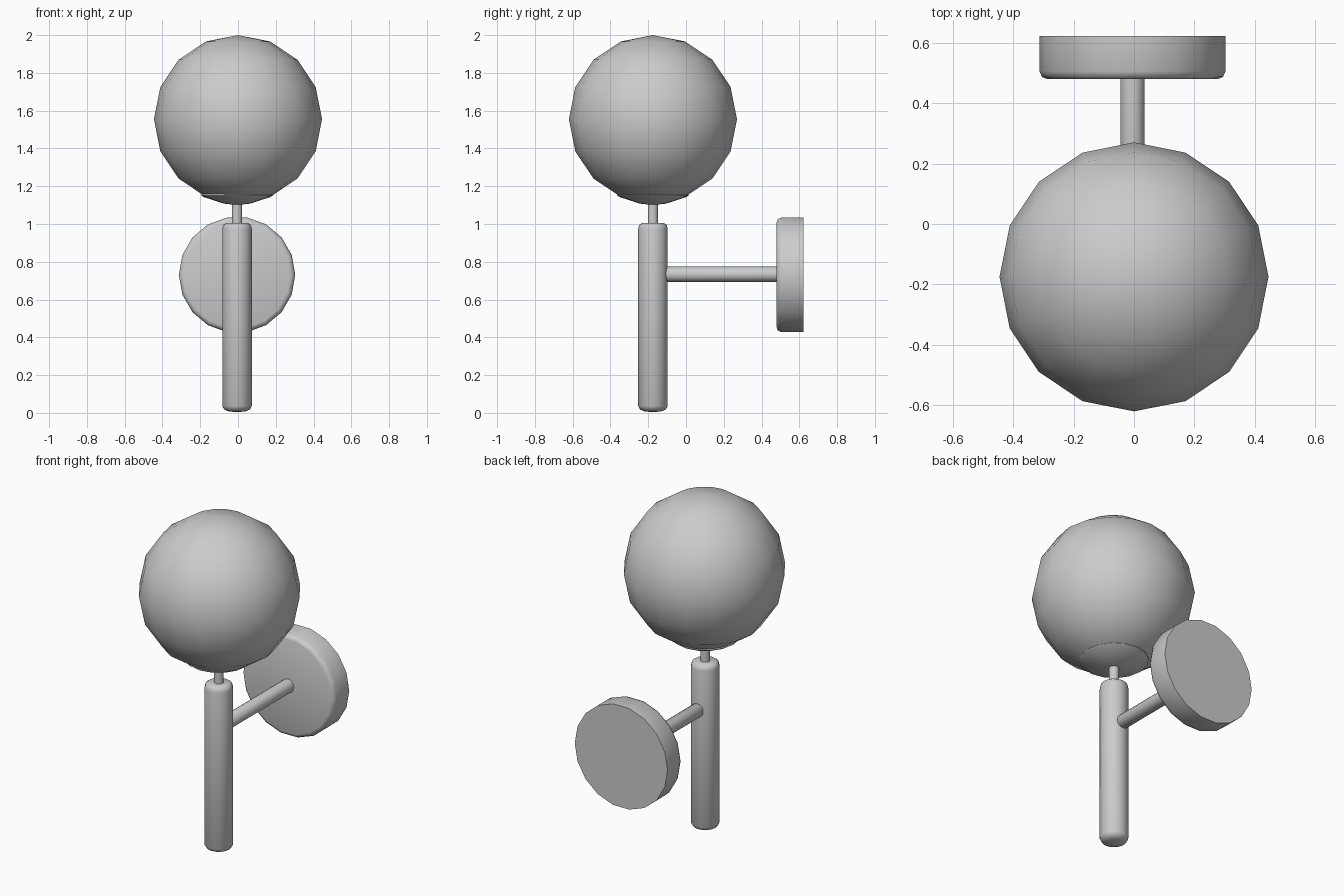
import bpy, math
from mathutils import Matrix

if "Cube" in bpy.data.objects:
    bpy.data.objects.remove(bpy.data.objects["Cube"])

grey = bpy.data.materials.new("light_grey")
grey.diffuse_color = (0.6, 0.6, 0.6, 1)
grey.use_nodes = True
grey.node_tree.nodes["Principled BSDF"].inputs["Base Color"].default_value = grey.diffuse_color


def lathe(name, profile, sides, loc, rot_x=0.0, angle=35, turn=0.0):
    """Revolve (radius, height) points around z; zero radius makes a pole."""
    verts, rings, faces = [], [], []
    for r, h in profile:
        n = 1 if r == 0 else sides
        rings.append(list(range(len(verts), len(verts) + n)))
        for i in range(n):
            a = 2 * math.pi * i / sides + turn
            verts.append((r * math.cos(a), r * math.sin(a), h))
    for a, b in zip(rings, rings[1:]):
        for i in range(sides):
            j = (i + 1) % sides
            if len(a) == 1:
                faces.append((a[0], b[j], b[i]))
            elif len(b) == 1:
                faces.append((a[i], a[j], b[0]))
            else:
                faces.append((a[i], a[j], b[j], b[i]))
    # flat caps on open ends
    if len(rings[0]) > 1:
        faces.append(tuple(reversed(rings[0])))
    if len(rings[-1]) > 1:
        faces.append(tuple(rings[-1]))
    mesh = bpy.data.meshes.new(name)
    mesh.from_pydata(verts, [], faces)
    mesh.transform(Matrix.Translation(loc) @ Matrix.Rotation(rot_x, 4, 'X'))
    mesh.materials.append(grey)
    obj = bpy.data.objects.new(name, mesh)
    bpy.context.collection.objects.link(obj)
    bpy.ops.object.select_all(action='DESELECT')
    obj.select_set(True)
    bpy.context.view_layer.objects.active = obj
    bpy.ops.object.shade_smooth_by_angle(angle=math.radians(angle))
    return obj


Y = -0.175   # axis of the lamp body
X = -0.005

# globe: 16 segments, 8 rings
R = 0.445
globe = [(0 if k in (0, 8) else R * math.sin(k * math.pi / 8),
          -R * math.cos(k * math.pi / 8)) for k in range(9)]
lathe("globe", globe, 16, (0, Y, 1.555))

# shallow cup under the globe
lathe("globe_cup", [(0, 1.10), (0.07, 1.108), (0.178, 1.143), (0.19, 1.152),
                    (0.187, 1.162), (0, 1.162)], 16, (X, Y, 0))

# thin stem and main tube
lathe("stem", [(0.027, 0.98), (0.027, 1.13)], 16, (X, Y, 0))
lathe("main_tube", [(0, 0.004), (0.045, 0.008), (0.068, 0.018), (0.078, 0.036),
                    (0.078, 0.975), (0.073, 0.995), (0.058, 1.005), (0, 1.006)],
      16, (X, Y, 0), angle=50)

# arm running back to the wall (local z points to +y)
lathe("arm", [(0.036, -0.105), (0.04, -0.098), (0.04, 0.50)], 16,
      (X, 0, 0.734), -math.pi / 2)

# wall plate with rounded front rim
lathe("wall_plate", [(0.283, 0.48), (0.299, 0.486), (0.308, 0.505), (0.308, 0.622)],
      18, (X, 0, 0.731), -math.pi / 2, angle=50)
